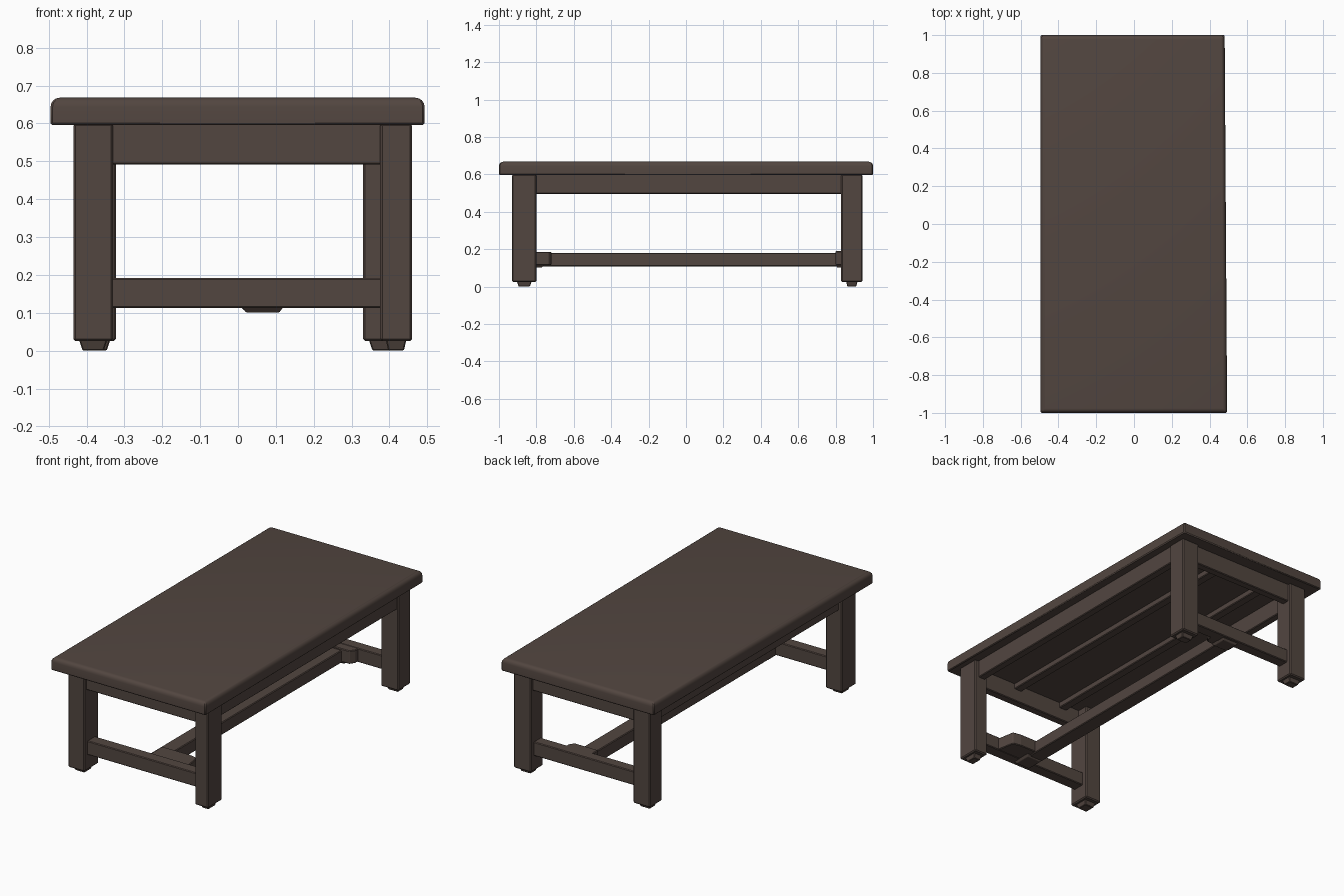
import bpy, bmesh

if "Cube" in bpy.data.objects:
    bpy.data.objects.remove(bpy.data.objects["Cube"])

wood = bpy.data.materials.new("dark brown wood")
wood.diffuse_color = (0.085, 0.061, 0.051, 1)
wood.use_nodes = True
wood.node_tree.nodes["Principled BSDF"].inputs["Base Color"].default_value = wood.diffuse_color


def finish(name, bm, bevel=0.0, segments=1):
    """Turn a bmesh into a wooden object with softened edges."""
    bmesh.ops.recalc_face_normals(bm, faces=bm.faces)
    me = bpy.data.meshes.new(name)
    bm.to_mesh(me)
    bm.free()
    me.materials.append(wood)
    ob = bpy.data.objects.new(name, me)
    bpy.context.collection.objects.link(ob)
    if bevel:
        mod = ob.modifiers.new("soft edges", 'BEVEL')
        mod.width, mod.segments = bevel, segments
    return ob


def box(name, x, y, z, bevel=0.004, taper=1.0):
    """Box from ranges; taper scales the bottom face about its centre."""
    bm = bmesh.new()
    bmesh.ops.create_cube(bm, size=1)
    for v in bm.verts:
        s = taper if v.co.z < 0 else 1.0
        v.co.x = (x[0] + x[1]) / 2 + v.co.x * s * (x[1] - x[0])
        v.co.y = (y[0] + y[1]) / 2 + v.co.y * s * (y[1] - y[0])
        v.co.z = z[0] if v.co.z < 0 else z[1]
    return finish(name, bm, bevel)


def prism(name, outline, z, bevel=0.004):
    """Extrude an xy outline between two heights."""
    bm = bmesh.new()
    face = bm.faces.new([bm.verts.new((px, py, z[0])) for px, py in outline])
    ext = bmesh.ops.extrude_face_region(bm, geom=[face])
    for v in ext["geom"]:
        if isinstance(v, bmesh.types.BMVert):
            v.co.z = z[1]
    return finish(name, bm, bevel)


# Table top: slightly tapered slab, rounded along its upper edges
bm = bmesh.new()
bmesh.ops.create_cube(bm, size=1)
for v in bm.verts:
    back = v.co.y > 0
    v.co.x = -0.495 if v.co.x < 0 else (0.48 if back else 0.493)
    v.co.y *= 2
    v.co.z = 0.596 if v.co.z < 0 else 0.668
top_edges = [e for e in bm.edges if all(v.co.z > 0.6 for v in e.verts)]
bmesh.ops.bevel(bm, geom=top_edges, offset=0.024, segments=4, profile=0.5, affect='EDGES')
table_top = finish("table_top", bm, 0.005)
table_top.modifiers["soft edges"].limit_method = 'ANGLE'
bpy.context.view_layer.objects.active = table_top
table_top.select_set(True)
bpy.ops.object.shade_smooth_by_angle(angle=0.6)
table_top.select_set(False)

# Legs with small tapered feet
legs = {
    "front_left": ((-0.435, -0.33), (-0.93, -0.80)),
    "front_right": ((0.375, 0.46), (-0.93, -0.80)),
    "back_left": ((-0.43, -0.322), (0.83, 0.943)),
    "back_right": ((0.33, 0.442), (0.83, 0.943)),
}
for name, (x, y) in legs.items():
    box(name + "_leg", x, y, (0.025, 0.6), 0.006)
    box(name + "_foot", (x[0] + 0.015, x[1] - 0.015), (y[0] + 0.025, y[1] - 0.025),
        (0, 0.03), 0.003, taper=0.75)

# Aprons under the top
box("front_apron", (-0.34, 0.385), (-0.912, -0.865), (0.492, 0.6))
box("back_apron", (-0.33, 0.34), (0.88, 0.925), (0.492, 0.6))
box("left_apron", (-0.415, -0.37), (-0.81, 0.84), (0.495, 0.6))
box("right_apron", (0.39, 0.435), (-0.81, 0.84), (0.495, 0.6))

# Rails along the underside of the top
for i, x in enumerate((-0.22, 0.10)):
    box(f"under_rail_{i + 1}", (x - 0.025, x + 0.025), (-0.87, 0.885), (0.565, 0.6))

# Low cross stretchers between the legs
box("front_stretcher", (-0.34, 0.385), (-0.90, -0.83), (0.112, 0.192))
box("back_stretcher", (-0.33, 0.34), (0.85, 0.915), (0.112, 0.192))

# Long stretcher with its end brackets
box("long_stretcher", (0.01, 0.10), (-0.85, 0.87), (0.108, 0.18))
prism("front_bracket", [(0.02, -0.84), (0.27, -0.84), (0.25, -0.73), (0.20, -0.72),
                        (0.11, -0.72), (0.02, -0.72)], (0.114, 0.186))
prism("back_bracket", [(0.0, 0.86), (0.0, 0.80), (0.15, 0.80), (0.17, 0.83), (0.17, 0.86)],
      (0.114, 0.19))

# Shallow pads below the stretcher joints
box("front_joint_pad", (0.01, 0.12), (-0.88, -0.76), (0.101, 0.115), 0.002, taper=0.8)
box("back_joint_pad", (0.01, 0.12), (0.80, 0.90), (0.101, 0.115), 0.002, taper=0.8)
